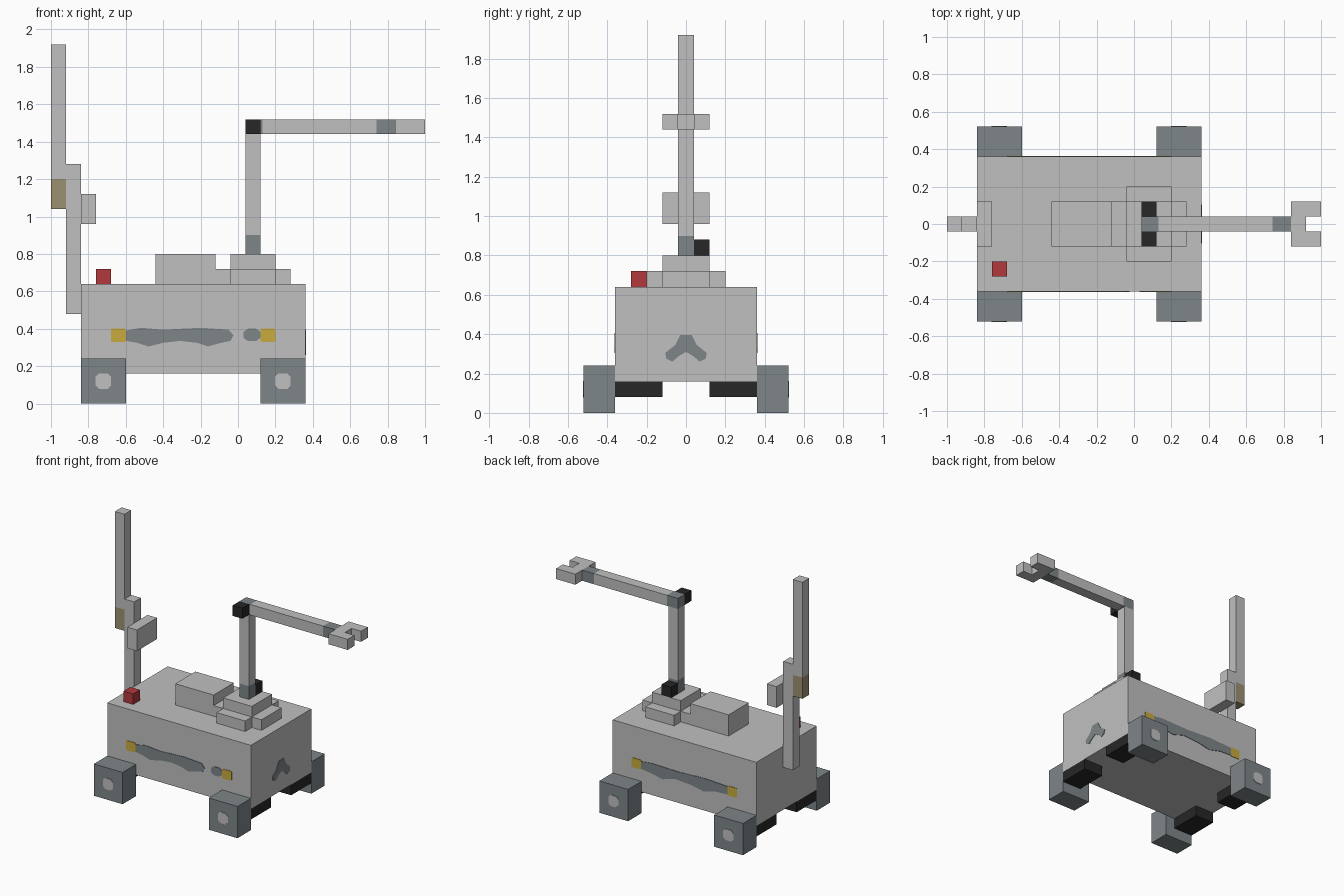
import bpy, math

if "Cube" in bpy.data.objects:
    bpy.data.objects.remove(bpy.data.objects["Cube"])


def material(name, rgb):
    m = bpy.data.materials.new(name)
    m.diffuse_color = (*rgb, 1)
    m.use_nodes = True
    m.node_tree.nodes["Principled BSDF"].inputs["Base Color"].default_value = m.diffuse_color
    return m


LIGHT = material("light grey", (0.53, 0.53, 0.53))
SLATE = material("slate grey", (0.21, 0.235, 0.25))
BLACK = material("black", (0.02, 0.02, 0.02))
YELLOW = material("yellow", (0.58, 0.41, 0.05))
TAN = material("tan", (0.33, 0.28, 0.17))
RED = material("red", (0.45, 0.04, 0.045))


def add_mesh(name, verts, faces, mat):
    me = bpy.data.meshes.new(name)
    me.from_pydata(verts, [], faces)
    me.materials.append(mat)
    ob = bpy.data.objects.new(name, me)
    bpy.context.collection.objects.link(ob)
    return ob


def prism(name, outline, axis, a, b, mat):
    """Extrude a 2D outline along axis 'x', 'y' or 'z' from a to b."""
    def place(p, d):
        return {"x": (d, p[0], p[1]), "y": (p[0], d, p[1]), "z": (p[0], p[1], d)}[axis]
    area = sum(p[0] * q[1] - q[0] * p[1] for p, q in zip(outline, outline[1:] + outline[:1]))
    if (area < 0) != (axis == "y"):
        outline = outline[::-1]
    n = len(outline)
    lo, hi = min(a, b), max(a, b)
    verts = [place(p, lo) for p in outline] + [place(p, hi) for p in outline]
    faces = [tuple(reversed(range(n))), tuple(range(n, 2 * n))]
    faces += [(i, (i + 1) % n, n + (i + 1) % n, n + i) for i in range(n)]
    return add_mesh(name, verts, faces, mat)


def box(name, x, y, z, mat):
    return prism(name, [(x[0], y[0]), (x[1], y[0]), (x[1], y[1]), (x[0], y[1])],
                 "z", z[0], z[1], mat)


def octagon(cx, cz, rx, rz, c=0.4):
    return [(cx + sx * rx, cz + sz * rz) for sx, sz in
            ((1, -c), (1, c), (c, 1), (-c, 1), (-1, c), (-1, -c), (-c, -1), (c, -1))]


T = 0.004  # thickness of painted plates

# Chassis
box("chassis", (-0.84, 0.36), (-0.36, 0.36), (0.16, 0.64), LIGHT)

# Wheels, hubs and axle blocks
for s in (-1, 1):
    for x0, ax in ((-0.84, -0.84), (0.12, 0.20)):
        box("wheel", (x0, x0 + 0.24), sorted((s * 0.36, s * 0.52)), (0, 0.24), SLATE)
        prism("wheel_hub", octagon(x0 + 0.12, 0.12, 0.042, 0.042, 0.55), "y",
              s * 0.518, s * (0.52 + T), LIGHT)
        box("axle_block", (ax, ax + 0.16), sorted((s * 0.12, s * 0.36)), (0.08, 0.16), BLACK)

# Side markings: yellow lamps and worn stripes
stripe = [(-0.60, .39), (-0.52, .405), (-0.40, .395), (-0.20, .405), (-0.05, .395),
          (-0.025, .365), (-0.04, .335), (-0.09, .325), (-0.16, .305), (-0.22, .325),
          (-0.31, .335), (-0.40, .325), (-0.48, .305), (-0.54, .325), (-0.60, .335)]
back_stripe = [(0.12, .39), (0.04, .40), (-0.20, .395), (-0.40, .405), (-0.60, .395),
               (-0.60, .335), (-0.50, .33), (-0.40, .305), (-0.30, .325), (-0.16, .335),
               (-0.06, .305), (0.04, .325), (0.12, .335)]
for s in (-1, 1):
    for x in (-0.64, 0.16):
        prism("side_lamp", octagon(x, 0.365, 0.04, 0.036, 0.85), "y",
              s * 0.358, s * (0.36 + T), YELLOW)
prism("front_stripe", stripe, "y", -0.358, -0.36 - T, SLATE)
prism("front_stripe_dot", octagon(0.075, 0.367, 0.045, 0.033, 0.5), "y",
      -0.358, -0.36 - T, SLATE)
prism("back_stripe", back_stripe, "y", 0.358, 0.36 + T, SLATE)

# Chevron marking on the right end
half = [(0.03, .395), (0.055, .345), (0.105, .305), (0.10, .275), (0.07, .26), (0.035, .29)]
chevron = half + [(0, .31)] + [(-y, z) for y, z in reversed(half)]
prism("end_chevron", chevron, "x", 0.358, 0.36 + T, SLATE)

# Deck fittings
box("stop_button", (-0.76, -0.68), (-0.28, -0.20), (0.64, 0.72), RED)
box("deck_box", (-0.44, -0.12), (-0.12, 0.12), (0.64, 0.80), LIGHT)

# Turntable: a plus-shaped base with a smaller block on top
quarter = [(0.20, 0.12), (0.12, 0.12), (0.12, 0.20)]
plus = (quarter + [(-x, y) for x, y in quarter[::-1]] + [(-x, -y) for x, y in quarter]
        + [(x, -y) for x, y in quarter[::-1]])
prism("turntable_base", [(x + 0.08, y) for x, y in plus], "z", 0.64, 0.72, LIGHT)
box("turntable_top", (-0.04, 0.20), (-0.12, 0.12), (0.72, 0.80), LIGHT)

# Arm post, beam and joints
W = (-0.04, 0.04)
box("post_foot", (0.04, 0.12), W, (0.80, 0.90), SLATE)
box("arm_post", (0.04, 0.12), W, (0.90, 1.44), LIGHT)
box("elbow", (0.04, 0.13), W, (1.44, 1.52), SLATE)
box("arm_beam", (0.13, 0.74), W, (1.44, 1.52), LIGHT)
box("wrist", (0.74, 0.84), W, (1.44, 1.52), SLATE)
box("lower_joint", (0.04, 0.12), (0.04, 0.12), (0.80, 0.88), BLACK)
box("upper_joint", (0.04, 0.12), (-0.12, -0.04), (1.44, 1.52), BLACK)

# Fork-shaped gripper
prism("gripper", [(0.84, -0.12), (1.0, -0.12), (1.0, -0.04), (0.92, -0.04),
                  (0.92, 0.04), (1.0, 0.04), (1.0, 0.12), (0.84, 0.12)],
      "z", 1.44, 1.52, LIGHT)

# Mast with camera head and antenna
box("mast", (-0.92, -0.84), W, (0.48, 1.28), LIGHT)
box("camera_head", (-0.84, -0.76), (-0.12, 0.12), (0.96, 1.12), LIGHT)
box("antenna_base", (-1.0, -0.92), W, (1.04, 1.20), TAN)
box("antenna", (-1.0, -0.92), W, (1.20, 1.92), LIGHT)
